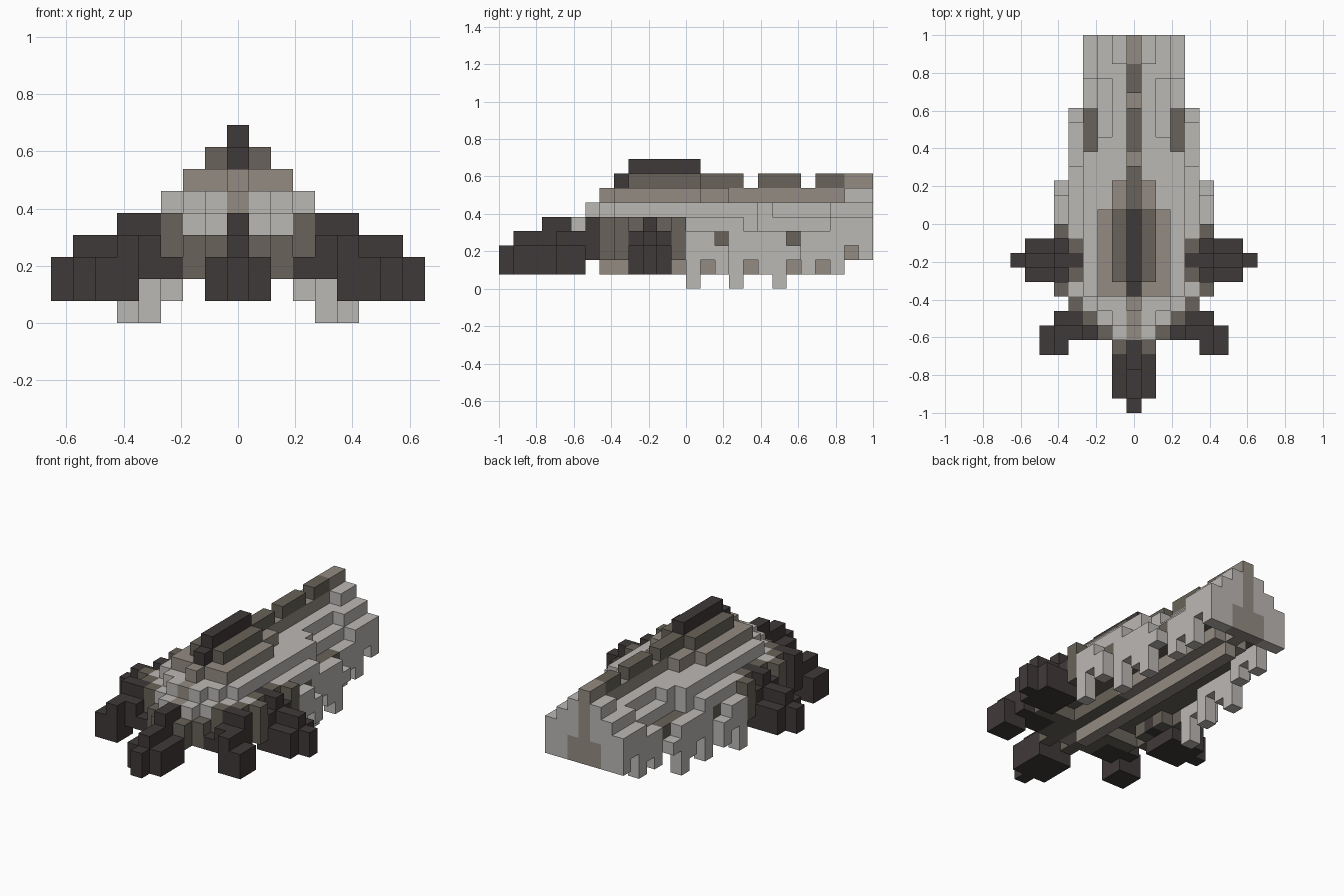
import bpy
import bmesh
from mathutils import Vector

cube = bpy.data.objects.get("Cube")
if cube:
    bpy.data.objects.remove(cube, do_unlink=True)

S = 2 / 26  # block size

# Materials
COLOURS = {
    "pale_stone": (0.50, 0.48, 0.46),
    "taupe": (0.295, 0.26, 0.225),
    "olive_brown": (0.138, 0.124, 0.10),
    "charcoal": (0.051, 0.041, 0.041),
}
MATS = {}
for name, rgb in COLOURS.items():
    m = bpy.data.materials.new(name)
    m.use_nodes = True
    m.diffuse_color = (*rgb, 1)
    m.node_tree.nodes["Principled BSDF"].inputs["Base Color"].default_value = (*rgb, 1)
    MATS[name] = m
NAMES = list(COLOURS)

cells = {}  # (x, y, z) -> (part, colour)


def block(part, colour, xs, ys, zs):
    """Fill a box of cells, mirrored left and right; ranges are inclusive."""
    for x in range(xs[0], xs[1] + 1):
        for y in range(ys[0], ys[1] + 1):
            for z in range(zs[0], zs[1] + 1):
                cells[x, y, z] = cells[-x, y, z] = (part, colour)


# Shell heights per lengthwise strip: (start row, height), height 0 = empty
STRIPS = [
    [(5, 5), (6, 6), (7, 7), (8, 8), (17, 7), (18, 8), (21, 7), (22, 8)],
    [(4, 4), (5, 5), (6, 6), (8, 7), (9, 8), (14, 7), (16, 6), (24, 7)],
    [(5, 4), (6, 5), (7, 6), (8, 7), (14, 6), (19, 5), (23, 6)],
    [(6, 5), (8, 6), (18, 4), (23, 5)],
    [(7, 5), (17, 4), (20, 3), (21, 0)],
    [(8, 5), (9, 0), (12, 5), (13, 4), (15, 3), (16, 0)],
]
NOTCHES = (14, 17, 20, 22)


def height(x, y):
    h = 0
    for start, top in STRIPS[x]:
        if y >= start:
            h = top
    return h


def underside(x, y, rim):
    if y >= 24:
        return 3 if y == 24 and x else 2
    if x == 0:
        return 1 if y >= 7 else 2
    if x == rim:
        return 2 if y < 13 or y in NOTCHES else 1
    return 2 if x == 1 or y < 8 else 3


def shell_colour(x, y, z, rim):
    if x == 0:
        return "olive_brown" if z == 7 and y < 24 else "taupe"
    if z == 7:
        return "olive_brown"
    if z == 6:
        return "pale_stone" if y >= 24 else "taupe"
    if y < 13 and z < 5 and (x == rim or z < 4):
        return "olive_brown"
    if x < rim and z < 4 and (y < 25 or x == 1):
        return "taupe" if x == 1 else "olive_brown"
    return "pale_stone"


# Stepped shell with a keel and side walls
for y in range(26):
    used = [x for x in range(6) if height(x, y)]
    for x in used:
        rim = used[-1]
        for z in range(underside(x, y, rim), height(x, y)):
            part = "keel" if x == 0 and z < 3 else "shell"
            block(part, shell_colour(x, y, z, rim), (x, x), (y, y), (z, z))

# Feet under the side walls
for x, y in ((5, 13), (4, 16), (4, 19)):
    block("feet", "pale_stone", (x, x), (y, y), (0, 0))

# Fin on the back
block("fin", "charcoal", (0, 0), (9, 13), (8, 8))
block("fin", "charcoal", (0, 0), (8, 8), (7, 7))

# Head
block("head", "charcoal", (0, 0), (0, 0), (1, 2))
block("head", "charcoal", (0, 1), (1, 3), (1, 2))
block("head", "charcoal", (0, 0), (1, 4), (3, 3))
block("head", "charcoal", (0, 0), (3, 4), (4, 4))

# Front legs
block("front_legs", "charcoal", (3, 4), (5, 6), (2, 2))
block("front_legs", "charcoal", (4, 5), (5, 6), (2, 3))
block("front_legs", "charcoal", (4, 5), (6, 6), (4, 4))
block("front_legs", "charcoal", (5, 6), (4, 5), (1, 2))
block("front_legs", "charcoal", (5, 5), (4, 5), (3, 3))

# Middle legs
block("middle_legs", "charcoal", (4, 5), (10, 10), (2, 4))
block("middle_legs", "charcoal", (5, 5), (9, 11), (2, 3))
block("middle_legs", "charcoal", (5, 7), (9, 11), (1, 2))
block("middle_legs", "charcoal", (6, 7), (10, 10), (3, 3))
block("middle_legs", "charcoal", (8, 8), (10, 10), (1, 2))

# Build one mesh per part, keeping only exposed block faces
AXES = [Vector((1, 0, 0)), Vector((0, 1, 0)), Vector((0, 0, 1))]
for part in sorted({p for p, c in cells.values()}):
    bm = bmesh.new()
    for (x, y, z), (owner, colour) in cells.items():
        if owner != part:
            continue
        centre = Vector((x * S, (y + 0.5) * S - 1, (z + 0.5) * S))
        for a in range(3):
            u, v = AXES[(a + 1) % 3], AXES[(a + 2) % 3]
            for sign in (1, -1):
                n = AXES[a] * sign
                if (x + int(n.x), y + int(n.y), z + int(n.z)) in cells:
                    continue
                ring = [u + v, v - u, -u - v, u - v][::sign]
                face = bm.faces.new([bm.verts.new(centre + (n + r) * S / 2) for r in ring])
                face.material_index = NAMES.index(colour)
    bmesh.ops.remove_doubles(bm, verts=bm.verts, dist=S / 100)
    bmesh.ops.dissolve_limit(bm, angle_limit=0.01, verts=bm.verts, edges=bm.edges,
                             delimit={"MATERIAL"})
    mesh = bpy.data.meshes.new(part)
    bm.to_mesh(mesh)
    bm.free()
    for name in NAMES:
        mesh.materials.append(MATS[name])
    bpy.context.collection.objects.link(bpy.data.objects.new(part, mesh))
